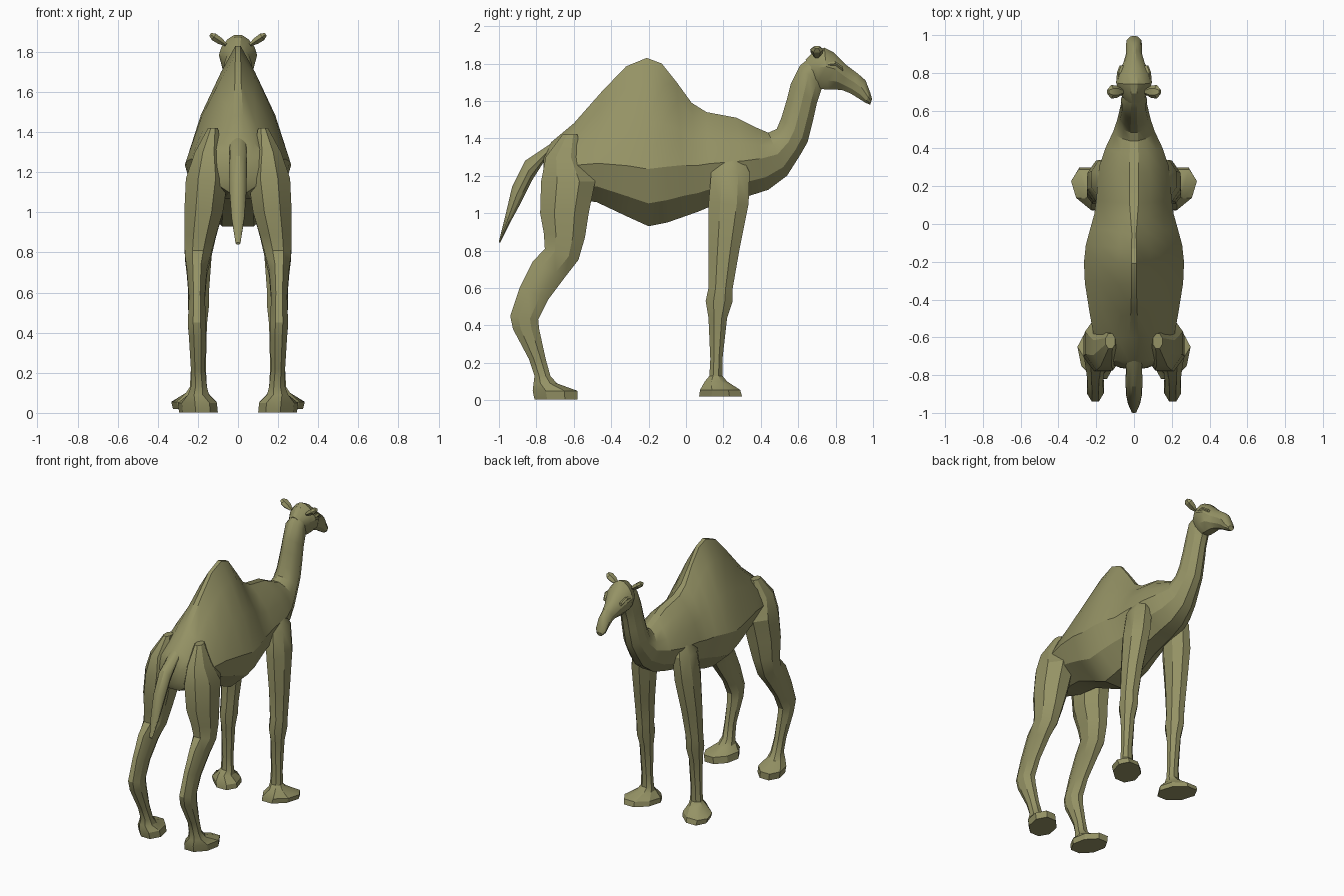
import bpy, bmesh, math
from mathutils import Vector


def loft(name, rings, mirror=False, angle=28):
    """Skin closed rings of points and cap both ends."""
    bm = bmesh.new()
    vs = [[bm.verts.new(p) for p in r] for r in rings]
    n = len(vs[0])
    for a, b in zip(vs, vs[1:]):
        for i in range(n):
            j = (i + 1) % n
            bm.faces.new((a[i], a[j], b[j], b[i]))
    bm.faces.new(vs[0])
    bm.faces.new(vs[-1])
    bmesh.ops.recalc_face_normals(bm, faces=bm.faces)
    me = bpy.data.meshes.new(name)
    bm.to_mesh(me)
    bm.free()
    ob = bpy.data.objects.new(name, me)
    bpy.context.collection.objects.link(ob)
    ob.data.materials.append(hide)
    if mirror:
        ob.modifiers.new("mirror", 'MIRROR')
    bpy.ops.object.select_all(action='DESELECT')
    ob.select_set(True)
    bpy.context.view_layer.objects.active = ob
    bpy.ops.object.shade_smooth_by_angle(angle=math.radians(angle))
    return ob


def section(yb, zb, yt, zt, w, m=0.5, k=0.0):
    """Symmetric ring from bottom to top; m = height of widest point, k = peaked top."""
    b, t = Vector((0, yb, zb)), Vector((0, yt, zt))
    mix = lambda r, h: r + (h - r) * k
    side = [(0, .3), (m * .4, .8), (m, 1), (m + (1 - m) * .42, mix(.9, .7)),
            (m + (1 - m) * .78, mix(.6, .32)), (1, mix(.22, .05))]
    right = [b.lerp(t, f) + Vector((w * g, 0, 0)) for f, g in side]
    return right + [Vector((-p.x, p.y, p.z)) for p in reversed(right)]


def slab(z, y0, y1, x0, x1, skew=0.0, tilt=0.0):
    """Eight-sided level ring for a leg."""
    out = []
    for i in range(8):
        a = math.tau * (i + .5) / 8
        c, s = math.cos(a) * 1.08, math.sin(a) * 1.08
        out.append(Vector(((x0 + x1) / 2 + c * (x1 - x0) / 2 + skew * s * (y1 - y0) / 2,
                           (y0 + y1) / 2 + s * (y1 - y0) / 2, z + tilt * s)))
    return out


hide = bpy.data.materials.new("tan hide")
hide.diffuse_color = (0.30, 0.29, 0.13, 1)

# body, hump and neck
body = [
    (-.765, 1.14, -.76, 1.31, .07, .5, 0), (-.74, 1.10, -.72, 1.38, .15, .45, .2),
    (-.62, 1.07, -.60, 1.48, .21, .45, .6), (-.48, 1.06, -.45, 1.65, .235, .35, .9),
    (-.31, .98, -.32, 1.785, .26, .34, 1), (-.20, .93, -.21, 1.83, .265, .34, 1),
    (-.10, .95, -.13, 1.80, .255, .35, 1), (0, .985, -.05, 1.70, .23, .38, 1),
    (.07, 1.01, .03, 1.59, .21, .42, .8), (.14, 1.04, .11, 1.54, .20, .45, .6),
    (.33, 1.09, .27, 1.51, .185, .45, .5), (.44, 1.125, .37, 1.46, .15, .5, .4),
    (.54, 1.20, .44, 1.43, .11, .5, .2), (.61, 1.31, .485, 1.45, .09, .5, 0),
    (.65, 1.38, .51, 1.51, .082, .5, 0), (.68, 1.50, .54, 1.61, .075, .5, 0),
    (.70, 1.59, .56, 1.69, .07, .5, 0), (.725, 1.665, .61, 1.79, .07, .6, 0),
    (.745, 1.69, .66, 1.83, .055, .6, 0)]
loft("body_and_neck", [section(*r) for r in body])

# head with long drooping muzzle
head = [
    (.66, 1.70, .64, 1.82, .045), (.715, 1.665, .69, 1.87, .08), (.76, 1.66, .74, 1.885, .095),
    (.81, 1.66, .79, 1.86, .088), (.835, 1.658, .86, 1.79, .058), (.88, 1.64, .92, 1.745, .042),
    (.92, 1.615, .96, 1.71, .042), (.96, 1.59, .985, 1.645, .04), (.985, 1.58, .995, 1.61, .022)]
loft("head", [section(*r, .55, .15) for r in head])

# ears
ear = []
for x, z, r in ((.06, 1.835, .014), (.09, 1.855, .032), (.12, 1.875, .036), (.138, 1.888, .016)):
    ear.append([Vector((x - math.sin(a) * r * .35, .70 + math.cos(a) * r, z + math.sin(a) * r * .5))
                for a in (math.tau * i / 6 for i in range(6))])
loft("ear", ear, True)

# brow ridges
loft("brow", [[Vector((x + .012 * math.cos(a), y, z + .012 * math.sin(a)))
               for a in (math.tau * i / 5 for i in range(5))]
              for x, y, z in ((.08, .76, 1.795), (.079, .80, 1.80), (.064, .84, 1.77))], True)

# front legs
front = [
    (1.30, .18, .30, .11, .175), (1.22, .135, .34, .09, .225), (1.05, .12, .335, .10, .245),
    (.80, .12, .285, .13, .25), (.60, .12, .25, .145, .25), (.53, .105, .25, .145, .25),
    (.44, .12, .22, .155, .24), (.22, .13, .195, .16, .235), (.13, .125, .195, .155, .24),
    (.10, .10, .22, .15, .26), (.055, .075, .29, .12, .32, .3), (.02, .07, .30, .12, .31, .3)]
loft("front_leg", [slab(*r) for r in front], True)

# hind legs
hind = [
    (1.42, -.66, -.58, .10, .15), (1.30, -.75, -.56, .08, .215), (1.17, -.775, -.485, .05, .26),
    (1.00, -.78, -.52, .075, .268), (.88, -.76, -.54, .11, .268, 0, -.01),
    (.78, -.755, -.575, .135, .265, 0, -.03), (.70, -.82, -.645, .155, .255, 0, -.04),
    (.57, -.89, -.735, .165, .245, 0, -.03), (.44, -.94, -.79, .16, .25, 0, -.01),
    (.38, -.925, -.785, .16, .245), (.22, -.84, -.75, .165, .235), (.13, -.81, -.725, .155, .235),
    (.09, -.815, -.69, .145, .25), (.05, -.82, -.58, .115, .29, .2), (.003, -.81, -.58, .11, .285, .2)]
loft("hind_leg", [slab(*r) for r in hind], True)

# tail
tail = [(-.62, 1.41, -.60, 1.46, .03), (-.75, 1.29, -.74, 1.36, .042), (-.82, 1.18, -.86, 1.28, .045),
        (-.88, 1.06, -.93, 1.14, .042), (-.94, .95, -.965, .99, .032), (-.995, .84, -1.0, .85, .012)]
loft("tail", [section(*r) for r in tail])
